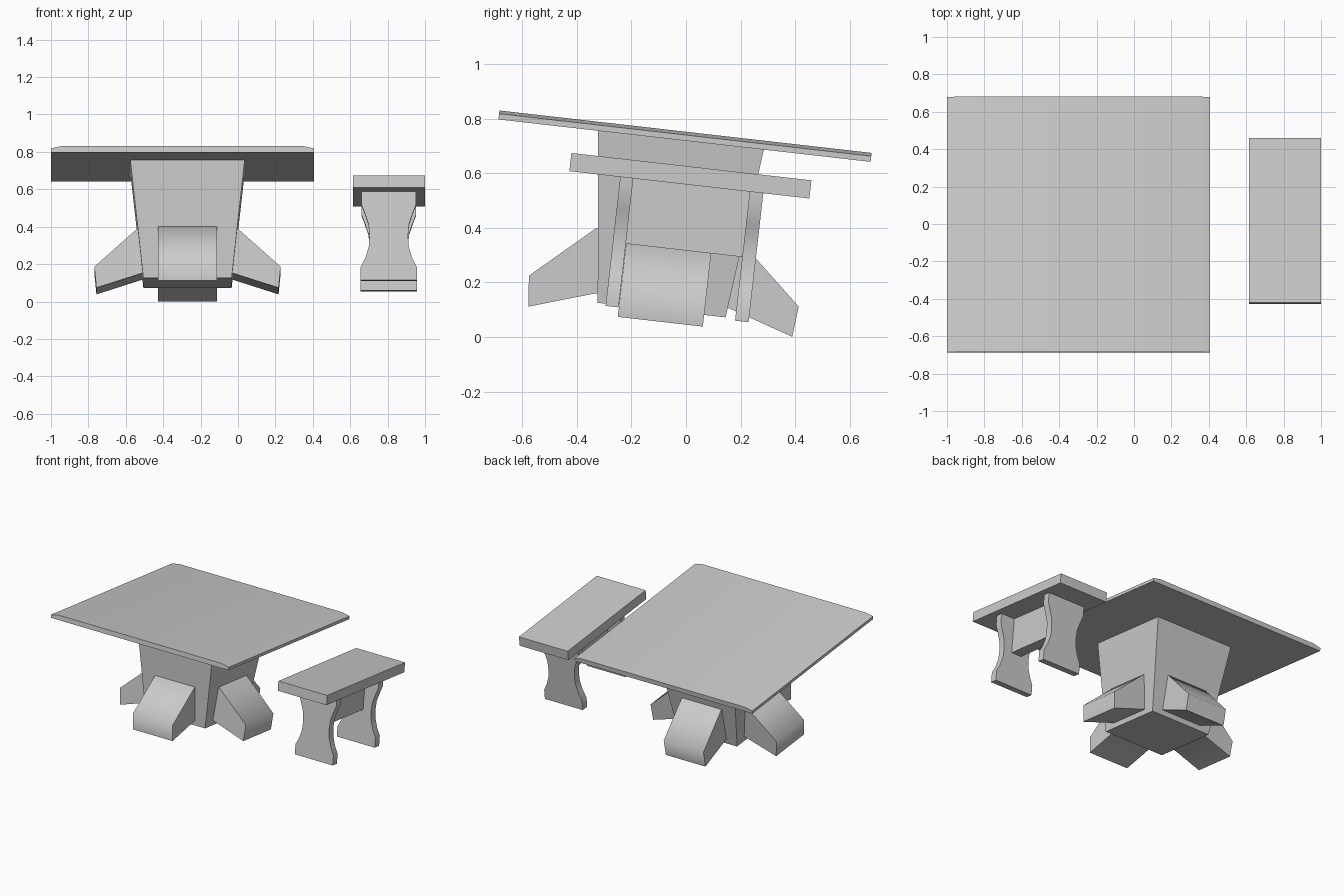
import bpy, bmesh, math
from mathutils import Matrix, Vector

if "Cube" in bpy.data.objects:
    bpy.data.objects.remove(bpy.data.objects["Cube"])

TILT = Matrix.Rotation(math.radians(-6.5), 4, 'X')  # whole set leans backwards
CX, CY = -0.27, -0.10                               # pedestal axis


def finish(name, bm, angle=60):
    bm.transform(TILT)
    bmesh.ops.recalc_face_normals(bm, faces=bm.faces)
    me = bpy.data.meshes.new(name)
    bm.to_mesh(me)
    bm.free()
    ob = bpy.data.objects.new(name, me)
    bpy.context.collection.objects.link(ob)
    bpy.ops.object.select_all(action='DESELECT')
    ob.select_set(True)
    bpy.context.view_layer.objects.active = ob
    bpy.ops.object.shade_smooth_by_angle(angle=math.radians(angle))
    return ob


def loft(a, b):
    """Solid between two matching outlines."""
    bm = bmesh.new()
    va = [bm.verts.new(p) for p in a]
    vb = [bm.verts.new(p) for p in b]
    n = len(va)
    for i in range(n):
        j = (i + 1) % n
        bm.faces.new((va[i], va[j], vb[j], vb[i]))
    bm.faces.new(va[::-1])
    bm.faces.new(vb)
    return bm


def prism_y(profile, y0, y1):
    return loft([(x, y0, z) for x, z in profile], [(x, y1, z) for x, z in profile])


def square(cx, cy, h, z):
    return [(cx + sx * h, cy + sy * h, z) for sx, sy in ((-1, -1), (1, -1), (1, 1), (-1, 1))]


def box(x0, x1, y0, y1, z0, z1):
    return prism_y([(x0, z0), (x1, z0), (x1, z1), (x0, z1)], y0, y1)


# Table top: slab with eased upper side edges
finish("table_top", prism_y([(-1, .715), (.406, .715), (.406, .736), (.35, .748),
                             (-.944, .748), (-1, .736)], -.774, .60), 30)

# Tapered square pedestal
finish("pedestal", loft(square(CX, CY, .236, .088), square(CX, CY, .307, .725)))

# Four sloping feet, one on each pedestal side
foot = [(.20, .127), (.247, .122), (.487, .045), (.498, .158), (.272, .36), (.20, .36)]
for i, side in enumerate(("right", "back", "left", "front")):
    bm = loft([(r, -.157, z) for r, z in foot], [(r, .157, z) for r, z in foot])
    bm.transform(Matrix.Translation((CX, CY, 0)) @ Matrix.Rotation(i * math.pi / 2, 4, 'Z'))
    finish("foot_" + side, bm)

# Bench seat
finish("bench_seat", box(.614, 1.0, -.494, .392, .556, .623), 30)

# Hourglass bench legs
half = [(.150, .08), (.150, .15), (.125, .20), (.107, .26), (.103, .32), (.108, .38),
        (.128, .44), (.147, .49), (.147, .56)]
leg = [(.806 + w, z) for w, z in half] + [(.806 - w, z) for w, z in reversed(half)]
for name, y0, y1 in (("front", -.306, -.258), ("back", .172, .222)):
    finish("bench_leg_" + name, prism_y(leg, y0, y1))

# Stretcher beam between the bench legs
finish("bench_stretcher", box(.766, .846, -.26, .175, .315, .557))
